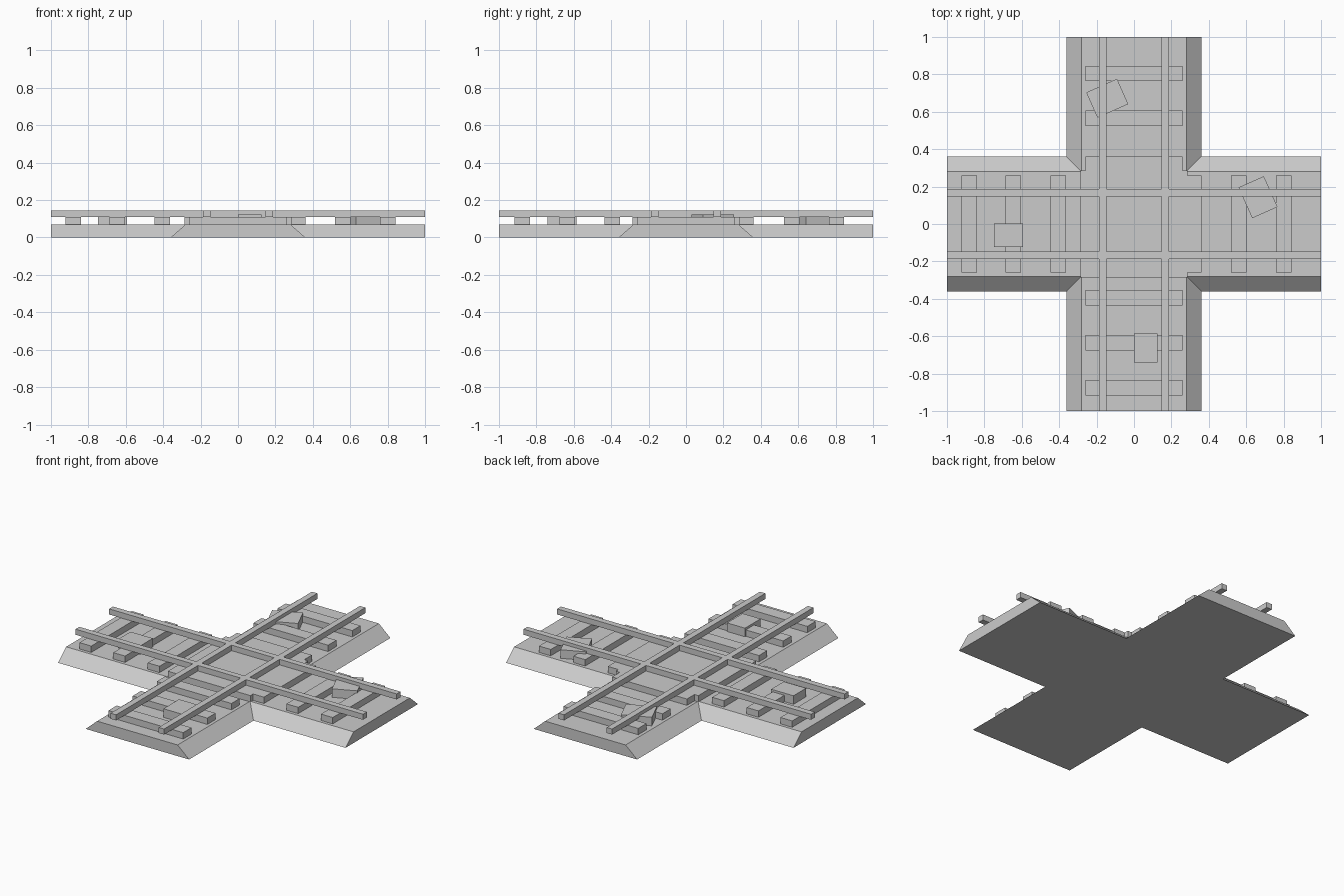
import bpy, bmesh, math

if "Cube" in bpy.data.objects:
    bpy.data.objects.remove(bpy.data.objects["Cube"])

grey = bpy.data.materials.new("plain grey")
grey.diffuse_color = (0.6, 0.6, 0.6, 1)
grey.use_nodes = True
grey.node_tree.nodes["Principled BSDF"].inputs["Base Color"].default_value = grey.diffuse_color


def finish(name, bm):
    bmesh.ops.recalc_face_normals(bm, faces=bm.faces)
    me = bpy.data.meshes.new(name)
    bm.to_mesh(me)
    bm.free()
    me.materials.append(grey)
    ob = bpy.data.objects.new(name, me)
    bpy.context.collection.objects.link(ob)
    return ob


def slab(name, outline, z0, z1):
    """Extrude a flat outline from z0 to z1."""
    bm = bmesh.new()
    f = bm.faces.new([bm.verts.new((x, y, z0)) for x, y in outline])
    r = bmesh.ops.extrude_face_region(bm, geom=[f])
    for v in r["geom"]:
        if isinstance(v, bmesh.types.BMVert):
            v.co.z = z1
    return finish(name, bm)


def box(name, cx, cy, w, d, z0, z1, turn=0):
    c, s = math.cos(math.radians(turn)), math.sin(math.radians(turn))
    pts = [(-w / 2, -d / 2), (w / 2, -d / 2), (w / 2, d / 2), (-w / 2, d / 2)]
    return slab(name, [(cx + x * c - y * s, cy + x * s + y * c) for x, y in pts], z0, z1)


def cross(w):
    """Plus-shaped outline with arms of half width w."""
    quarter = [(w, -1), (w, -w), (1, -w)]
    out = []
    for _ in range(4):
        out += quarter
        quarter = [(-y, x) for x, y in quarter]
    return out


# Ballast bed: cross with sloping sides and upright arm ends
bm = bmesh.new()
low = [bm.verts.new((x, y, 0)) for x, y in cross(0.36)]
top = [bm.verts.new((x, y, 0.07)) for x, y in cross(0.28)]
bm.faces.new(low)
bm.faces.new(top)
for i in range(12):
    j = (i + 1) % 12
    bm.faces.new((low[i], low[j], top[j], top[i]))
finish("ballast_bed", bm)

# Sleepers on both tracks
for x in (-0.88, -0.645, -0.405, 0.56, 0.80):
    box("sleeper_x", x, 0, 0.082, 0.52, 0.07, 0.11)
for y in (-0.875, -0.635, -0.395, 0.565, 0.805):
    box("sleeper_y", 0, y, 0.52, 0.082, 0.07, 0.11)

# Centre deck, joined with the two sleepers that touch it
e, s, f = 0.287, 0.26, 0.362
slab("centre_deck", [(-e, -e), (e, -e), (e, -s), (f, -s), (f, s), (e, s), (e, e),
                     (s, e), (s, f), (-s, f), (-s, e), (-e, e)], 0.07, 0.11)

# Rails: the second pair is split so the crossings stay clean
r, w = 0.167, 0.038
for sgn in (-1, 1):
    box("rail_y", sgn * r, 0, w, 2, 0.11, 0.145)
    a, b = r - w / 2, r + w / 2
    box("rail_x_middle", 0, sgn * r, 2 * a, w, 0.11, 0.145)
    for side in (-1, 1):
        box("rail_x_outer", side * (1 + b) / 2, sgn * r, 1 - b, w, 0.11, 0.145)

# Loose stone blocks
for x, y, bw, bd, turn in ((-0.672, -0.06, 0.155, 0.125, 0),
                           (0.062, -0.663, 0.125, 0.155, 0),
                           (-0.143, 0.672, 0.18, 0.148, 24),
                           (0.663, 0.143, 0.148, 0.18, 24)):
    box("stone_block", x, y, bw, bd, 0.07, 0.124, turn)
